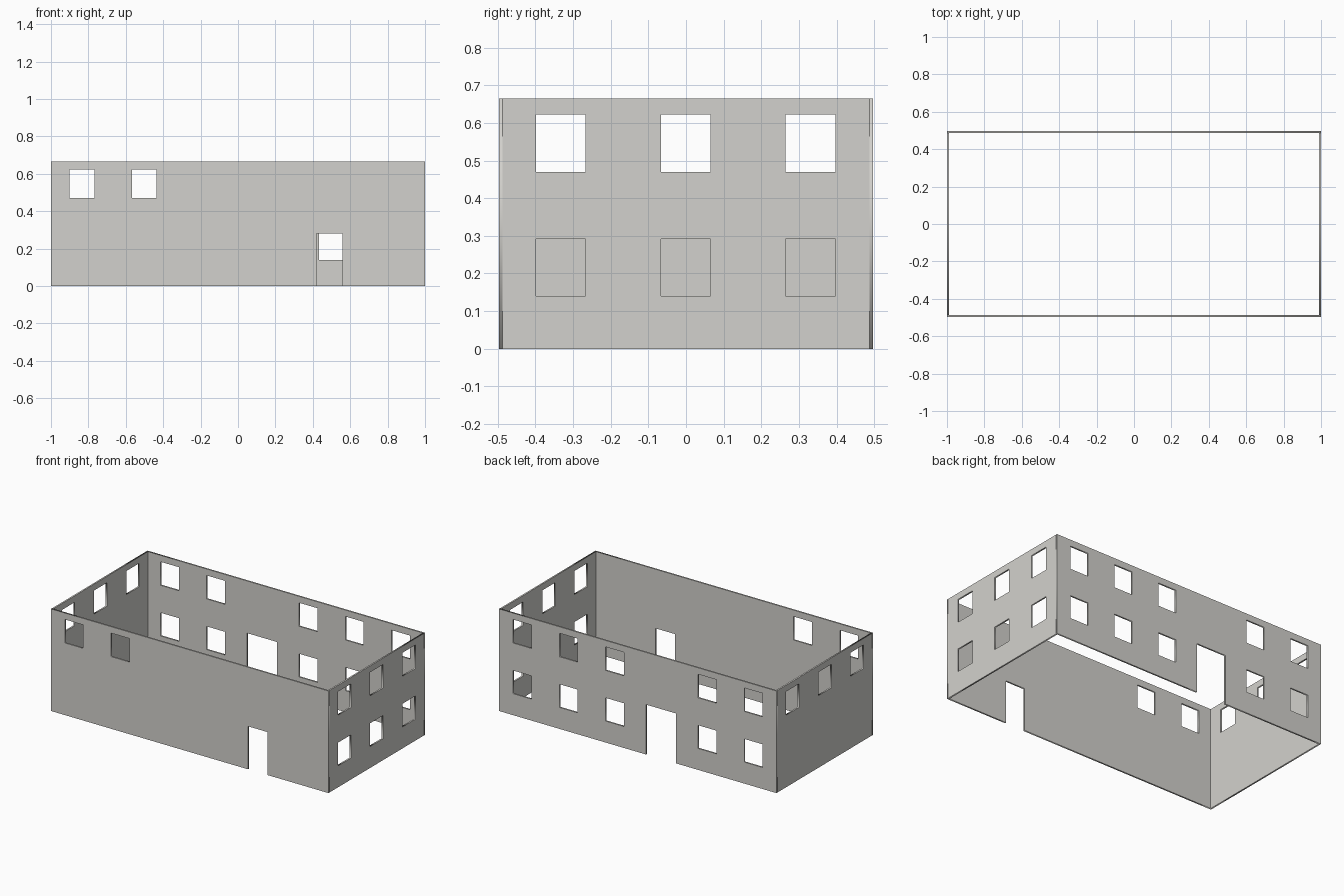
import bpy
from math import pi

if "Cube" in bpy.data.objects:
    bpy.data.objects.remove(bpy.data.objects["Cube"])

W, D, H, T = 2.0, 0.994, 0.665, 0.01      # footprint, height, wall thickness
WIN_W = 0.132
UPPER, LOWER = (0.47, 0.623), (0.14, 0.291)

plaster = bpy.data.materials.new("warm_grey_plaster")
plaster.diffuse_color = (0.65, 0.64, 0.61, 1)
plaster.use_nodes = True
plaster.node_tree.nodes["Principled BSDF"].inputs["Base Color"].default_value = plaster.diffuse_color


def add_loop(curve, pts):
    s = curve.splines.new('POLY')
    s.points.add(len(pts) - 1)
    for p, (u, v) in zip(s.points, pts):
        p.co = (u, v, 0, 1)
    s.use_cyclic_u = True


def wall(name, length, loc, turn, upper=(), lower=(), door=None):
    """Upright slab with window holes; the door is a notch in the outline."""
    c = bpy.data.curves.new(name, 'CURVE')
    c.dimensions = '2D'
    c.fill_mode = 'BOTH'
    c.extrude = T / 2
    h = length / 2
    outline = [(-h, 0)]
    if door:
        a, b, top = door
        outline += [(a, 0), (a, top), (b, top), (b, 0)]
    add_loop(c, outline + [(h, 0), (h, H), (-h, H)])
    for centres, (z0, z1) in ((upper, UPPER), (lower, LOWER)):
        for u in centres:
            l, r = u - WIN_W / 2, u + WIN_W / 2
            add_loop(c, [(l, z0), (r, z0), (r, z1), (l, z1)])
    c.materials.append(plaster)
    o = bpy.data.objects.new(name, c)
    o.location = loc
    o.rotation_euler = (pi / 2, 0, turn)
    bpy.context.collection.objects.link(o)


y, x = (D - T) / 2, (W - T) / 2
back = (-0.834, -0.501, 0.166, 0.499, 0.832)
side = (-0.333, -0.001, 0.331)

# long walls
wall("front_wall", W, (0, -y, 0), 0, upper=back[:2], door=(0.42, 0.56, 0.28))
wall("back_wall", W, (0, y, 0), 0, upper=back, lower=back,
     door=(-0.275, -0.06, 0.325))
# short walls fitted between them
wall("right_wall", D - 2 * T, (x, 0, 0), pi / 2, upper=side, lower=side)
wall("left_wall", D - 2 * T, (-x, 0, 0), pi / 2, upper=side)
